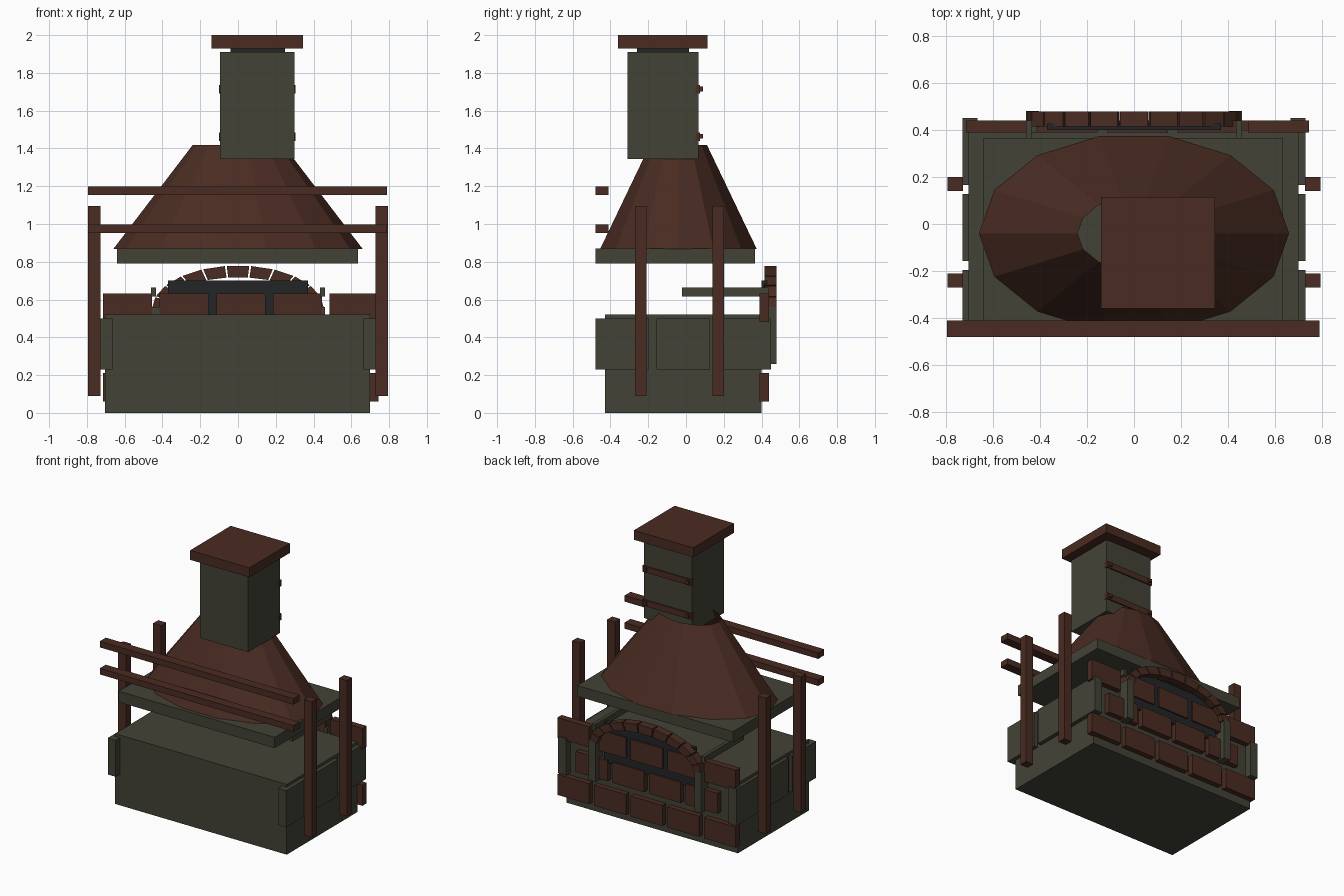
import bpy
import bmesh
from math import sin, cos, pi

if "Cube" in bpy.data.objects:
    bpy.data.objects.remove(bpy.data.objects["Cube"])


def material(name, colour):
    m = bpy.data.materials.new(name)
    m.use_nodes = True
    m.diffuse_color = (*colour, 1)
    m.node_tree.nodes["Principled BSDF"].inputs["Base Color"].default_value = (*colour, 1)
    return m


STONE = material("grey green stone", (0.055, 0.055, 0.038))
BROWN = material("red brown brick", (0.068, 0.025, 0.016))
DARK = material("dark iron", (0.016, 0.018, 0.02))


def finish(name, bm, mat):
    bmesh.ops.recalc_face_normals(bm, faces=bm.faces)
    mesh = bpy.data.meshes.new(name)
    bm.to_mesh(mesh)
    bm.free()
    mesh.materials.append(mat)
    obj = bpy.data.objects.new(name, mesh)
    bpy.context.collection.objects.link(obj)
    return obj


def box(name, mat, x, y, z):
    """Box from its (min, max) range on each axis."""
    bm = bmesh.new()
    bmesh.ops.create_cube(bm, size=1)
    for v in bm.verts:
        for i, (lo, hi) in enumerate((x, y, z)):
            v.co[i] = lo if v.co[i] < 0 else hi
    return finish(name, bm, mat)


def both_sides(name, mat, x, y, z):
    box(name + "_left", mat, x, y, z)
    box(name + "_right", mat, (-x[1], -x[0]), y, z)


# Base and mantel slab
box("base", STONE, (-0.705, 0.70), (-0.43, 0.40), (0, 0.52))
box("mantel_slab", STONE, (-0.64, 0.635), (-0.48, 0.365), (0.79, 0.87))

# Side cladding stones
for i in range(3):
    y = -0.48 + 0.323 * i
    both_sides(f"side_stone_{i}", STONE, (0.665, 0.73), (y, y + 0.285), (0.23, 0.50))

# Posts and front rails
for i, y in enumerate((-0.27, 0.14)):
    both_sides(f"post_{i}", BROWN, (0.728, 0.793), (y, y + 0.06), (0.09, 1.095))
for i, z in enumerate((0.953, 1.153)):
    box(f"front_rail_{i}", BROWN, (-0.795, 0.79), (-0.48, -0.41), (z, z + 0.045))

# Tapered oval hood, open at the top
bm = bmesh.new()
SIDES = 14
rings = []
for rx, ry, z in ((0.66, 0.425, 0.868), (0.24, 0.155, 1.418)):
    rings.append([bm.verts.new((rx * cos(2 * pi * i / SIDES),
                                -0.04 + ry * sin(2 * pi * i / SIDES), z))
                  for i in range(SIDES)])
for i in range(SIDES):
    j = (i + 1) % SIDES
    bm.faces.new((rings[0][i], rings[0][j], rings[1][j], rings[1][i]))
finish("hood", bm, BROWN)

# Chimney
box("chimney", STONE, (-0.095, 0.30), (-0.31, 0.065), (1.345, 1.91))
box("chimney_collar", DARK, (-0.04, 0.25), (-0.26, 0.015), (1.90, 1.935))
box("chimney_cap", BROWN, (-0.14, 0.345), (-0.36, 0.115), (1.93, 2.0))
for i, z in enumerate((1.44, 1.69)):
    box(f"chimney_band_{i}", BROWN, (-0.10, 0.305), (0.05, 0.075), (z, z + 0.045))
    for j, x in enumerate((-0.085, 0.265)):
        box(f"band_bolt_{i}_{j}", BROWN, (x, x + 0.025), (0.07, 0.09), (z + 0.012, z + 0.037))

# Brick courses on the back, middle course staggered
for row, (start, count) in enumerate(((-0.715, 5), (-0.565, 4), (-0.715, 5))):
    z = 0.06 + 0.21 * row
    for i in range(count):
        x = start + 0.30 * i
        box(f"brick_{row}_{i}", BROWN, (x, x + 0.26), (0.39, 0.44), (z, z + 0.152))

# Oven opening: iron panel, jambs and side ledges
box("iron_panel", DARK, (-0.37, 0.37), (0.40, 0.428), (0.40, 0.70))
both_sides("jamb", STONE, (0.405, 0.46), (0.39, 0.48), (0.26, 0.56))
both_sides("ledge", STONE, (0.435, 0.46), (-0.02, 0.44), (0.615, 0.663))

# Arch of wedge bricks
STEP = pi / 11
for k in range(11):
    bm = bmesh.new()
    section = []
    for rx, rz, angles in ((0.455, 0.23, (0.04, 0.96)), (0.395, 0.168, (0.96, 0.04))):
        for a in angles:
            t = (k + a) * STEP
            section.append(bm.verts.new((rx * cos(t), 0.415, 0.55 + rz * sin(t))))
    face = bm.faces.new(section)
    extruded = bmesh.ops.extrude_face_region(bm, geom=[face])["geom"]
    for v in extruded:
        if isinstance(v, bmesh.types.BMVert):
            v.co.y = 0.478
    finish(f"arch_brick_{k}", bm, BROWN)
